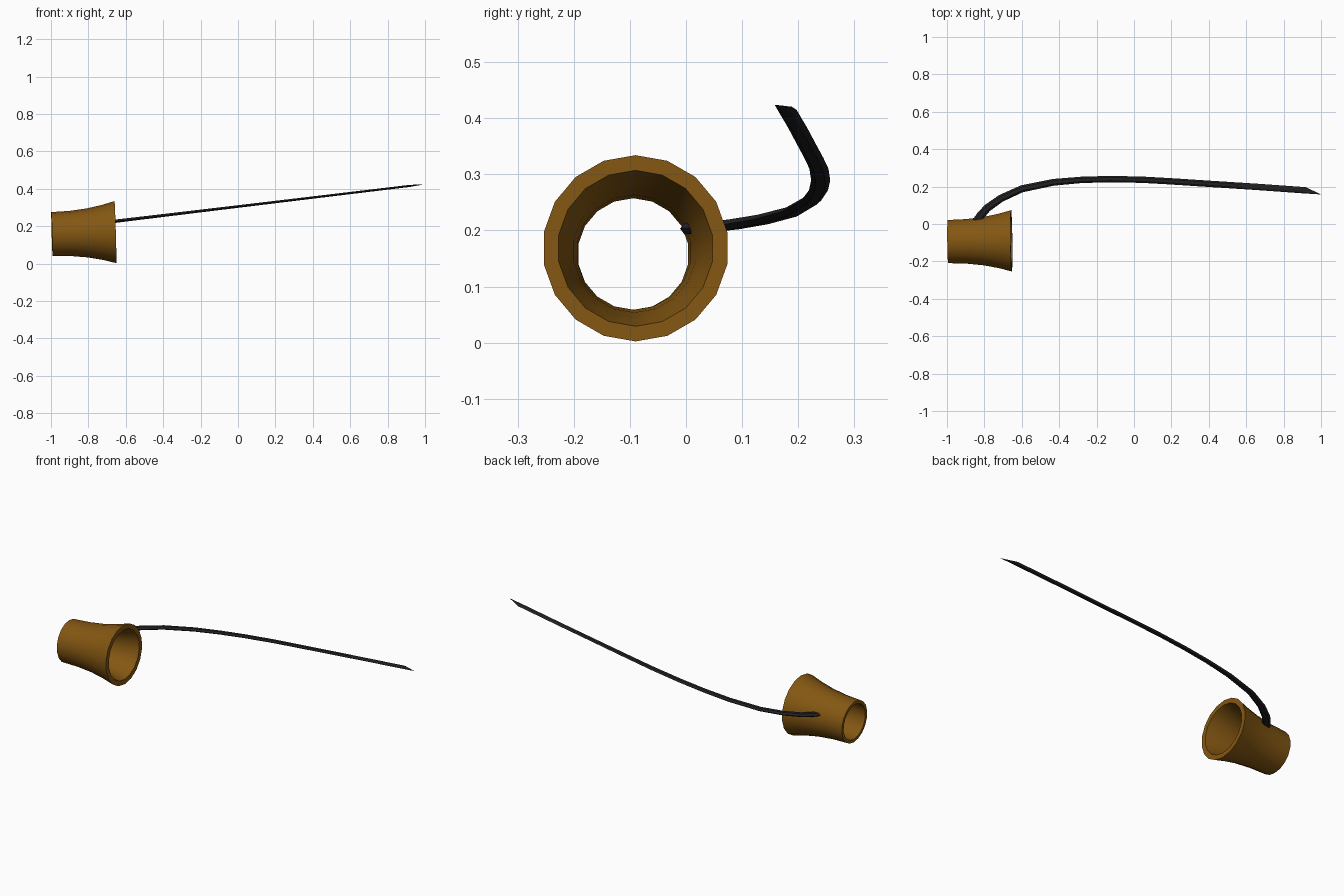
import bpy, bmesh, math
from mathutils import Vector, Matrix

if "Cube" in bpy.data.objects:
    bpy.data.objects.remove(bpy.data.objects["Cube"])


def finish(name, bm, color, angle):
    bmesh.ops.recalc_face_normals(bm, faces=bm.faces)
    me = bpy.data.meshes.new(name)
    bm.to_mesh(me)
    bm.free()
    ob = bpy.data.objects.new(name, me)
    bpy.context.collection.objects.link(ob)
    mat = bpy.data.materials.new(name + "_color")
    mat.diffuse_color = color
    mat.use_nodes = True
    mat.node_tree.nodes["Principled BSDF"].inputs["Base Color"].default_value = mat.diffuse_color
    me.materials.append(mat)
    bpy.ops.object.select_all(action='DESELECT')
    ob.select_set(True)
    bpy.context.view_layer.objects.active = ob
    bpy.ops.object.shade_smooth_by_angle(angle=math.radians(angle))
    return ob


def bridge(bm, a, b):
    n = len(a)
    for i in range(n):
        j = (i + 1) % n
        bm.faces.new((a[i], a[j], b[j], b[i]))


# Flared hollow cup: closed (axis, radius) profile spun in 18 sides
SIDES = 18
profile = [(0, .117), (.1, .121), (.19, .131), (.27, .147), (.34, .166),
           (.34, .139), (.27, .122), (.19, .110), (.1, .1025), (0, .0995)]
bm = bmesh.new()
rings = []
for x, r in profile:
    rings.append([bm.verts.new((x, r * math.sin(2 * math.pi * k / SIDES),
                                r * math.cos(2 * math.pi * k / SIDES)))
                  for k in range(SIDES)])
for k in range(len(rings)):
    bridge(bm, rings[k], rings[(k + 1) % len(rings)])
bm.transform(Matrix.Translation((-.995, -.094, .158))
             @ Matrix.Rotation(.012, 4, 'Z') @ Matrix.Rotation(-.03, 4, 'Y'))
finish("cup", bm, (.23, .095, .006, 1), 35)

# Long curved strand: flattened hexagonal section swept along a rising path
path = [(-.85, .003), (-.82, .045), (-.785, .085), (-.71, .138), (-.6, .188),
        (-.43, .223), (-.28, .236), (-.13, .240), (.04, .237), (.2, .228),
        (.4, .215), (.65, .199), (.917, .180)]
pts = [Vector((x, y, .305 + .12 * x)) for x, y in path]
bm = bmesh.new()
rings = []
for i, p in enumerate(pts):
    t = (pts[min(i + 1, len(pts) - 1)] - pts[max(i - 1, 0)]).normalized()
    side = Vector((-t.y, t.x, 0)).normalized()
    up = t.cross(side)
    f = i / (len(pts) - 1)
    w = .023 - .006 * min(1, f * 2)
    h = .0095 - .004 * f
    rings.append([bm.verts.new(p + side * w * math.cos(k * math.pi / 3)
                               + up * h * math.sin(k * math.pi / 3) / .866)
                  for k in range(6)])
for a, b in zip(rings, rings[1:]):
    bridge(bm, a, b)
bm.faces.new(rings[0])
# slanted pointed tip
tip = bm.verts.new((1.0, .158, .424))
for k in range(6):
    bm.faces.new((rings[-1][k], rings[-1][(k + 1) % 6], tip))
finish("strand", bm, (.015, .015, .017, 1), 30)
